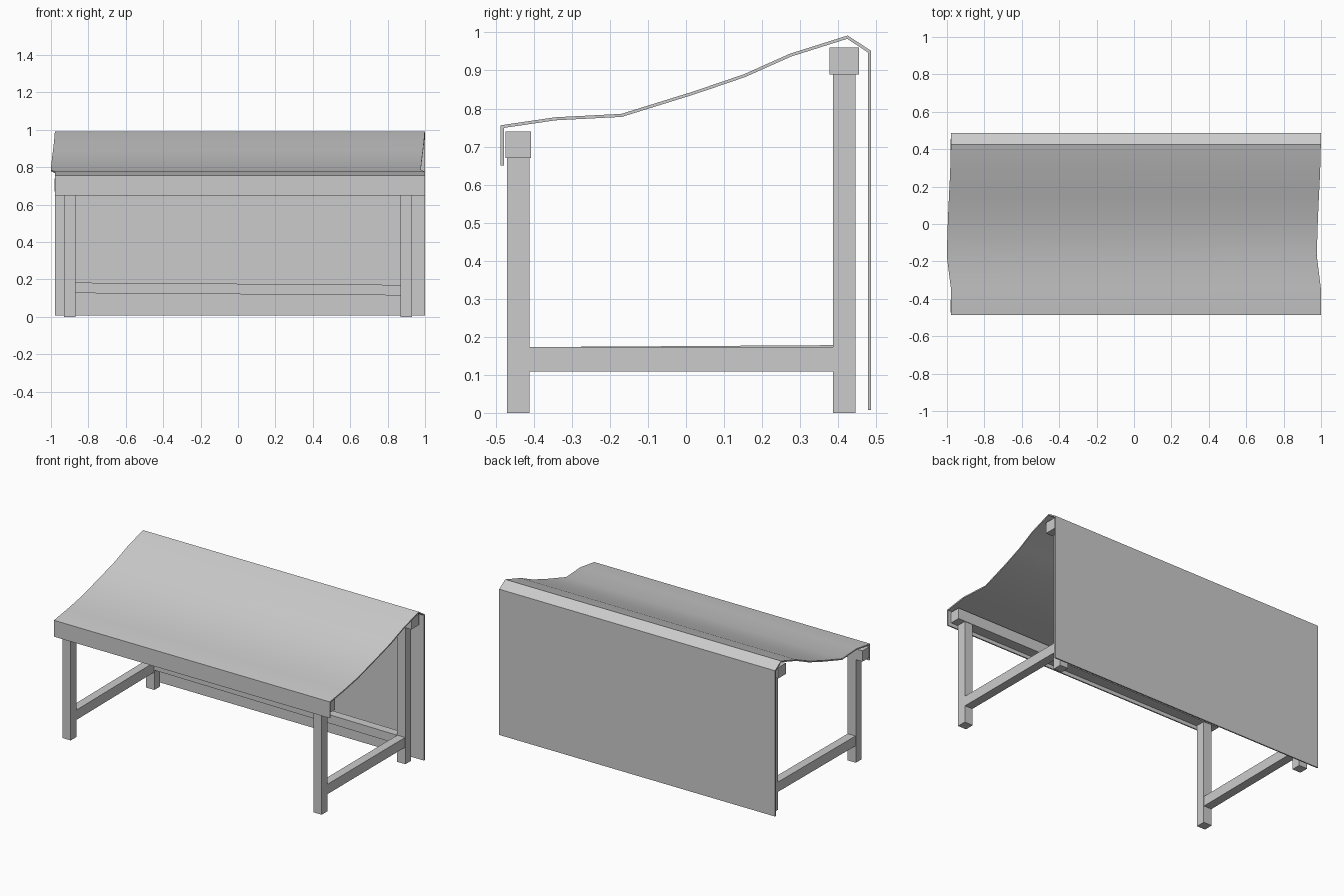
import bpy
import bmesh
from mathutils import Vector

if "Cube" in bpy.data.objects:
    bpy.data.objects.remove(bpy.data.objects["Cube"])


def make_object(name, bm):
    bmesh.ops.recalc_face_normals(bm, faces=bm.faces)
    mesh = bpy.data.meshes.new(name)
    bm.to_mesh(mesh)
    bm.free()
    obj = bpy.data.objects.new(name, mesh)
    bpy.context.collection.objects.link(obj)
    return obj


def bar(name, start, end, side, up):
    """Square timber from start to end; side and up are its full cross-section vectors."""
    bm = bmesh.new()
    side, up = Vector(side) / 2, Vector(up) / 2
    rings = []
    for p in (Vector(start), Vector(end)):
        rings.append([bm.verts.new(p + side * s + up * u)
                      for s, u in ((-1, -1), (1, -1), (1, 1), (-1, 1))])
    a, b = rings
    bm.faces.new(a)
    bm.faces.new(b)
    for i in range(4):
        j = (i + 1) % 4
        bm.faces.new((a[i], a[j], b[j], b[i]))
    return make_object(name, bm)


FRONT_Y, BACK_Y = -0.441, 0.416
LEG_X, LEG_W = 0.90, 0.06

# Legs and the top beams they carry
for row, y, height, depth in (("front", FRONT_Y, 0.67, 0.067),
                              ("back", BACK_Y, 0.89, 0.078)):
    for label, sx in (("left", -1), ("right", 1)):
        bar(f"{row}_leg_{label}", (sx * LEG_X, y, 0), (sx * LEG_X, y, height),
            (LEG_W, 0, 0), (0, LEG_W, 0))
    bar(f"{row}_top_beam", (-0.98, y, height + 0.035), (0.98, y, height + 0.035),
        (0, depth, 0), (0, 0, 0.07))

# Low side rails, the left one slightly tilted
for label, sx, rise in (("left", -1, 0.005), ("right", 1, 0.0)):
    bar(f"side_rail_{label}", (sx * LEG_X, FRONT_Y + LEG_W / 2, 0.141),
        (sx * LEG_X, BACK_Y - LEG_W / 2, 0.141 + rise),
        (0.056, 0, 0), (0, 0, 0.064))

# Low back rail, dropping a little to the right
bar("back_rail", (-LEG_X + LEG_W / 2, BACK_Y, 0.155), (LEG_X - LEG_W / 2, BACK_Y, 0.143),
    (0, 0.056, 0), (0, 0, 0.056))

# Draped cover: profile (y, z, sideways shift) from the front hem over the ridge to the back hem
profile = [
    (-0.487, 0.650, 0), (-0.487, 0.756, 0), (-0.344, 0.777, 0),
    (-0.170, 0.786, -0.022), (0.020, 0.845, -0.016), (0.152, 0.890, -0.010),
    (0.273, 0.944, -0.004), (0.425, 0.992, 0), (0.486, 0.952, 0),
    (0.486, 0.007, 0),
]
mesh = bpy.data.meshes.new("draped_cover")
bm = bmesh.new()
rows = [[bm.verts.new((x + shift, y, z)) for x in (-0.979, 0.999)]
        for y, z, shift in profile]
for (l0, r0), (l1, r1) in zip(rows, rows[1:]):
    bm.faces.new((l0, r0, r1, l1))
bm.to_mesh(mesh)
bm.free()
cover = bpy.data.objects.new("draped_cover", mesh)
bpy.context.collection.objects.link(cover)
solid = cover.modifiers.new("cloth_thickness", 'SOLIDIFY')
solid.thickness = 0.008
solid.offset = -1
solid.use_even_offset = True

# Smooth drape with crisp folds
bpy.context.view_layer.objects.active = cover
cover.select_set(True)
bpy.ops.object.modifier_apply(modifier=solid.name)
bpy.ops.object.shade_smooth_by_angle(angle=0.52)
